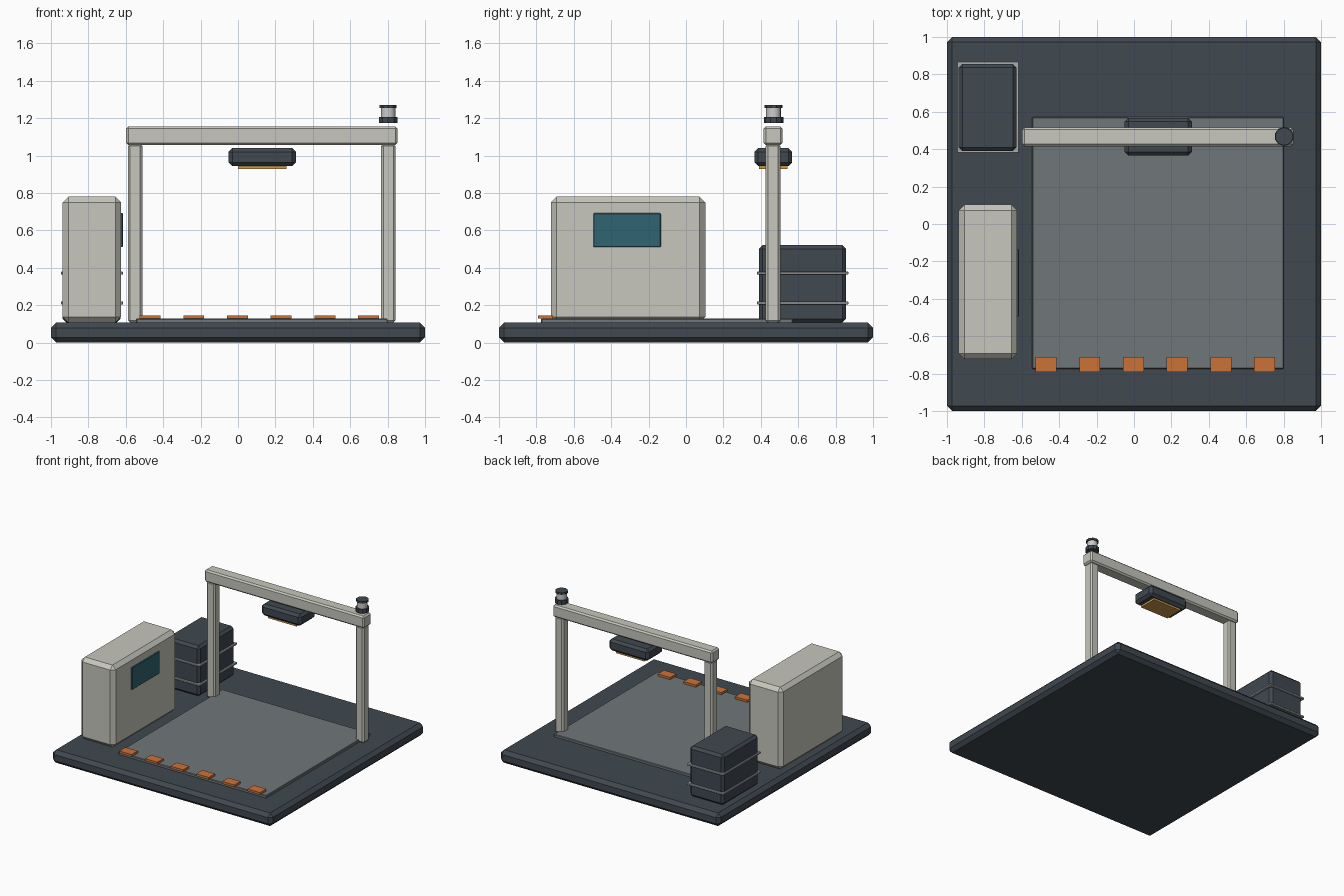
import bpy, bmesh

if "Cube" in bpy.data.objects:
    bpy.data.objects.remove(bpy.data.objects["Cube"])

def material(name, rgb):
    m = bpy.data.materials.new(name)
    m.diffuse_color = (*rgb, 1)
    m.use_nodes = True
    m.node_tree.nodes["Principled BSDF"].inputs["Base Color"].default_value = m.diffuse_color
    return m

DARK = material("dark_slate", (0.05, 0.065, 0.08))
PALE = material("pale_paint", (0.57, 0.57, 0.51))
FLOOR = material("floor_grey", (0.16, 0.18, 0.19))
ORANGE = material("orange", (0.6, 0.17, 0.04))
TEAL = material("teal_screen", (0.03, 0.13, 0.17))
AMBER = material("amber_lens", (0.6, 0.32, 0.07))
STEEL = material("steel", (0.4, 0.42, 0.43))
GLASS = material("clear_lamp", (0.75, 0.77, 0.76))

def finish(bm, name, mat):
    me = bpy.data.meshes.new(name)
    bm.to_mesh(me)
    bm.free()
    me.materials.append(mat)
    ob = bpy.data.objects.new(name, me)
    bpy.context.collection.objects.link(ob)
    return ob

def box(name, x, y, z, mat, bevel=0.0):
    """Chamfered box spanning the given (min, max) ranges."""
    bm = bmesh.new()
    bmesh.ops.create_cube(bm, size=1)
    for v in bm.verts:
        for i, (lo, hi) in enumerate((x, y, z)):
            v.co[i] = lo if v.co[i] < 0 else hi
    if bevel:
        bmesh.ops.bevel(bm, geom=bm.edges[:], offset=bevel, segments=1,
                        affect='EDGES', profile=0.5)
    return finish(bm, name, mat)

def disc(name, x, y, z, r, mat, sides=10, smooth=False):
    bm = bmesh.new()
    bmesh.ops.create_cone(bm, cap_ends=True, segments=sides, radius1=r, radius2=r,
                          depth=z[1] - z[0])
    bmesh.ops.translate(bm, verts=bm.verts[:], vec=(x, y, (z[0] + z[1]) / 2))
    if smooth:
        for f in bm.faces:
            f.smooth = len(f.verts) == 4
    return finish(bm, name, mat)

# Base slab and floor pad
box("base_slab", (-1, 1), (-1, 1), (0, 0.107), DARK, 0.028)
box("floor_pad", (-0.545, 0.8), (-0.775, 0.572), (0.1, 0.128), FLOOR, 0.004)

# Orange marker strips along the front edge
for i in range(6):
    cx = -0.47 + i * 0.2335
    box(f"floor_marker_{i + 1}", (cx - 0.056, cx + 0.056), (-0.79, -0.71),
        (0.128, 0.146), ORANGE)

# Control cabinet with screen on its inner side
box("control_cabinet", (-0.937, -0.626), (-0.723, 0.103), (0.107, 0.78), PALE, 0.03)
box("cabinet_screen", (-0.632, -0.615), (-0.495, -0.135), (0.51, 0.692), TEAL, 0.004)

# Storage box with two metal bands
box("storage_box", (-0.937, -0.628), (0.39, 0.856), (0.107, 0.521), DARK, 0.02)
for i, cz in enumerate((0.212, 0.371)):
    box(f"storage_band_{i + 1}", (-0.947, -0.614), (0.379, 0.868),
        (cz - 0.008, cz + 0.008), STEEL, 0.003)

# Gantry posts and beam
for side, cx in (("left", -0.55), ("right", 0.804)):
    box(f"gantry_post_{side}", (cx - 0.039, cx + 0.039), (0.426, 0.504),
        (0.107, 1.062), PALE, 0.012)
box("gantry_beam", (-0.598, 0.853), (0.415, 0.516), (1.056, 1.156), PALE, 0.012)

# Scanner head with amber lens underneath
box("scanner_head", (-0.05, 0.31), (0.366, 0.568), (0.944, 1.04), DARK, 0.02)
box("scanner_lens", (0.0, 0.258), (0.39, 0.542), (0.928, 0.95), AMBER)

# Warning lamp above the right post
disc("lamp_base", 0.803, 0.468, (1.174, 1.206), 0.052, DARK)
disc("lamp_glass", 0.803, 0.468, (1.2, 1.258), 0.039, GLASS, 16, True)
disc("lamp_cap", 0.803, 0.468, (1.254, 1.27), 0.048, DARK)
